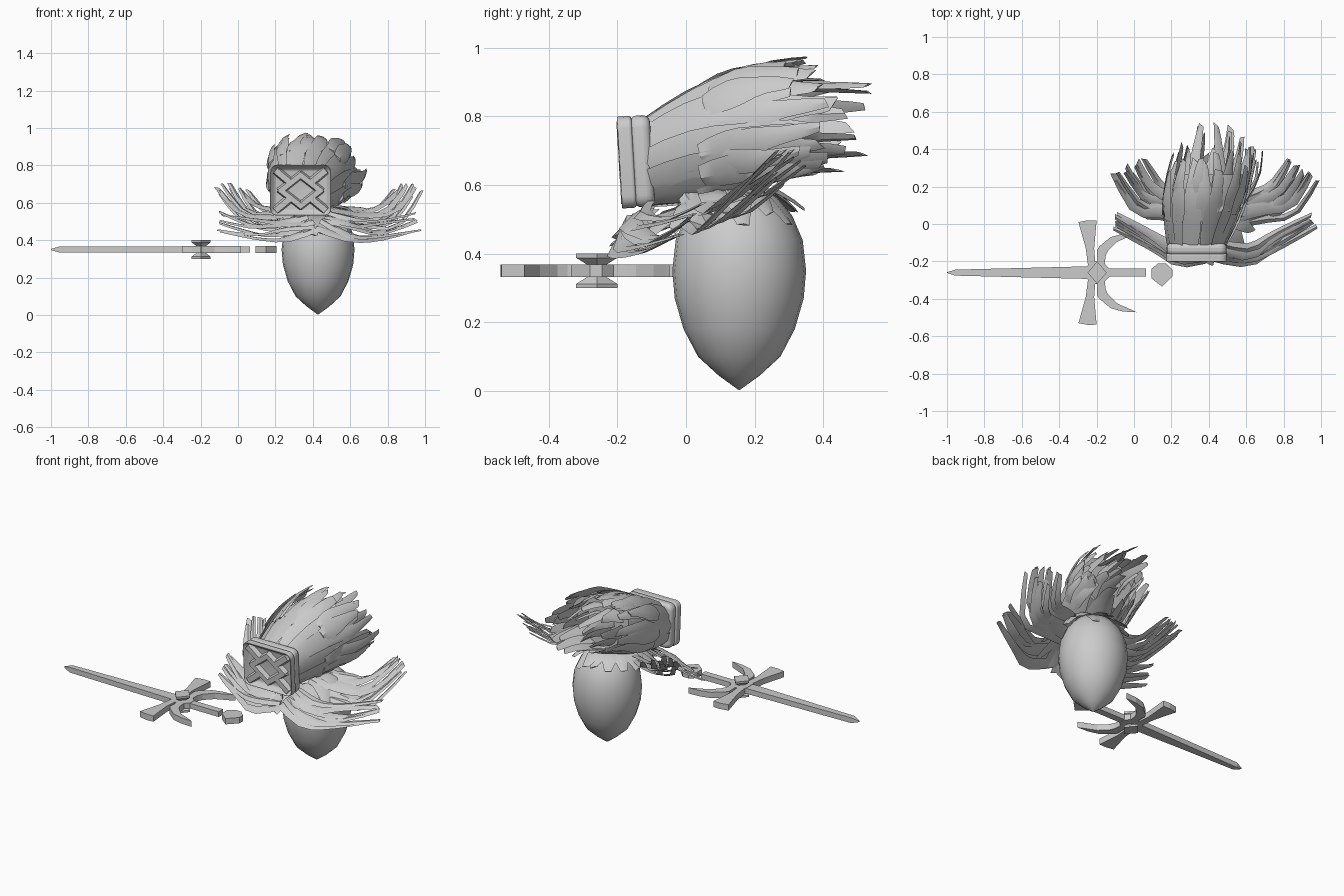
import bpy, bmesh, math, random
from mathutils import Vector, Matrix

random.seed(11)
R = random.uniform
if "Cube" in bpy.data.objects:
    bpy.data.objects.remove(bpy.data.objects["Cube"])

grey = bpy.data.materials.new("plain_grey")
grey.use_nodes = True
COLOUR = (0.6, 0.6, 0.6, 1)
grey.diffuse_color = COLOUR
grey.node_tree.nodes["Principled BSDF"].inputs["Base Color"].default_value = COLOUR


def finish(bm, name, smooth=None):
    bmesh.ops.recalc_face_normals(bm, faces=bm.faces)
    mesh = bpy.data.meshes.new(name)
    bm.to_mesh(mesh)
    bm.free()
    ob = bpy.data.objects.new(name, mesh)
    bpy.context.collection.objects.link(ob)
    mesh.materials.append(grey)
    if smooth:
        bpy.context.view_layer.objects.active = ob
        bpy.ops.object.select_all(action='DESELECT')
        ob.select_set(True)
        bpy.ops.object.shade_smooth_by_angle(angle=math.radians(smooth))
    return ob


def skin(bm, rings):
    """Bridge rings of points into a closed tube."""
    rows = [[bm.verts.new(p) for p in ring] for ring in rings]
    n = len(rows[0])
    for a, b in zip(rows, rows[1:]):
        for i in range(n):
            bm.faces.new((a[i], a[(i + 1) % n], b[(i + 1) % n], b[i]))
    bm.faces.new(rows[0])
    bm.faces.new(rows[-1])


def spline(pts, t):
    """Catmull-Rom point at t in 0..1."""
    n = len(pts) - 1
    i = min(int(t * n), n - 1)
    f = t * n - i
    p = [pts[max(0, min(n, i + k))] for k in (-1, 0, 1, 2)]
    return 0.5 * (2 * p[1] + (p[2] - p[0]) * f
                  + (2 * p[0] - 5 * p[1] + 4 * p[2] - p[3]) * f * f
                  + (3 * p[1] - p[0] - 3 * p[2] + p[3]) * f ** 3)


def lock(bm, pts, width, thick, up, steps=6, tip=0.3):
    """Flat tapering strand with a crowned face and a blunt slanted end."""
    rings = []
    slant = R(-0.4, 0.4) * width
    for k in range(steps + 1):
        t = k / steps
        p = spline(pts, t)
        along = (spline(pts, min(1, t + .05)) - spline(pts, max(0, t - .05))).normalized()
        side = along.cross(up).normalized()
        nrm = side.cross(along)
        w = width * (0.7 + 0.3 * math.sin(math.pi * min(1, t * 1.6))) * (1 - (1 - tip) * t ** 3)
        s = along * (slant if k == steps else 0)
        h = thick * (1 - 0.6 * t)
        rings.append([p + side * w + s, p + nrm * h, p - side * w - s, p - nrm * h * 0.3])
    skin(bm, rings)


# Egg-shaped body
PROFILE = [(0.002, 0.003), (.06, .045), (.12, .10), (.162, .18), (.188, .27), (.195, .35),
           (.185, .44), (.155, .51), (.11, .565), (.04, .60)]
bm = bmesh.new()
skin(bm, [[Vector((.428 + r * math.cos(a), .155 + r * math.sin(a), z))
           for a in [math.tau * i / 24 for i in range(24)]] for r, z in PROFILE])
finish(bm, "egg_body", 50)


# Swept-back hair: rounded sections growing from the mask towards the back
KEYS = [Vector(k) for k in ((.335, .668, .145, .118), (.352, .71, .185, .143),
                            (.372, .752, .208, .165), (.392, .785, .21, .158), (.415, .795, .20, .145))]


def hair_point(t, a, scale=1.0):
    c = spline(KEYS, min(t, 1))
    p = 0.72
    ca, sa = math.cos(a), math.sin(a)
    return Vector((c[0] + scale * c[2] * math.copysign(abs(ca) ** p, ca) + .04 * t * max(0, -sa + .4),
                   -.11 + .5 * t,
                   c[1] + scale * c[3] * math.copysign(abs(sa) ** p, sa)))


bm = bmesh.new()
skin(bm, [[hair_point(t, math.tau * i / 20, .93) for i in range(20)] for t in (0, .2, .4, .6, .75)])
finish(bm, "hair_core", 50)

bm = bmesh.new()
for layer, (count, scale, start) in enumerate(((14, 1.0, 0), (12, 1.05, .25), (8, .72, .5), (5, .38, .5))):
    for i in range(count):
        a = math.tau * (i + R(-.25, .25)) / count
        high = max(0, math.sin(a))
        low = max(0, -math.sin(a))
        end = (R(.86, 1.04), R(.82, .96), R(1.02, 1.18), R(1.1, 1.3))[layer] - .08 * high + .08 * low
        begin = start + R(0, .12) * (layer > 0)
        drift = R(-.12, .12)
        pts = []
        for k in range(5):
            t = begin + (end - begin) * k / 4
            flare = 1 + (.02 + R(-.02, .06)) * (k / 4) ** 2
            pts.append(hair_point(t, a + drift * k / 4, scale * flare))
        c = hair_point((begin + end) / 2, a, 0)
        out = hair_point((begin + end) / 2, a, 1) - c
        lock(bm, pts, (.06, .05, .048, .04)[layer], .014, out.normalized(), 7, R(.35, .6))
# Loose strands flaring to the left side and crown
for x, y, z in ((.685, .39, .77), (.66, .33, .70), (.62, .41, .84), (.60, .40, .66),
                (.27, .34, .96), (.36, .35, .97), (.44, .38, .945), (.44, .53, .89), (.36, .53, .87)):
    tip = Vector((x, y, z))
    root = hair_point(.35, math.atan2(z - .79, x - .385), .95)
    mid = root.lerp(tip, .55) + (tip - Vector((.385, y, .79))) * .12
    lock(bm, [root, mid, tip], .04, .012, (tip - Vector((.385, y, .78))).normalized(), 5, .5)
finish(bm, "hair_locks", 35)


# Feathered collar: fans blended between guide paths, mirrored about the neck
FRONT = [(.0, -.18, .47), (.17, -.20, .425), (.34, -.14, .42), (.565, -.03, .45)]
REACH = [(.06, -.10, .53), (.20, -.13, .49), (.36, -.05, .49), (.56, .05, .55)]
MIDDLE = [(.06, .0, .56), (.24, .05, .51), (.43, .08, .53), (.565, .26, .69)]
REAR = [(.06, .13, .57), (.20, .16, .55), (.32, .22, .58), (.40, .34, .67)]


def fan(bm, first, last, count, side, width):
    for i in range(count):
        u = i / (count - 1)
        stretch = R(.9, 1.0)
        pts = []
        for k, (p, q) in enumerate(zip(first, last)):
            v = Vector(p).lerp(Vector(q), u)
            v += Vector((R(-.01, .01), R(-.012, .012), R(-.022, .022)))
            pts.append(Vector((.425 + side * v.x * (stretch if k > 1 else 1), v.y, v.z)))
        lock(bm, pts, width * R(.8, 1.2), .012, Vector((side * -.25, -.5, 1)).normalized(), 7, R(.4, .6))


for side, label in ((1, "left"), (-1, "right")):
    bm = bmesh.new()
    fan(bm, FRONT, REACH, 6, side, .034)
    fan(bm, MIDDLE, REAR, 7, side, .036)
    fan(bm, [(x, y - .02, z - .04) for x, y, z in MIDDLE],
        [(x * 1.1, y - .06, z - .05) for x, y, z in REAR], 4, side, .03)
    # Short broad plumes around the neck
    for i in range(9):
        a = math.radians(-95 + 180 * i / 8)
        d = Vector((side * math.cos(a), math.sin(a), 0))
        low = .12 * max(0, -math.sin(a))
        root = Vector((.425, .10, .58 - low * .5)) + d * .1
        tip = Vector((.425, .10 - low * .6, .50 - low * .7 + R(-.02, .03))) + d * R(.21, .25)
        mid = root.lerp(tip, .5) + Vector((0, 0, .02))
        lock(bm, [root, mid, tip], .055, .014, (d * .4 + Vector((0, 0, 1))).normalized(), 4, .5)
    finish(bm, label + "_collar_feathers", 35)


# Mask: back slab, raised rounded frame, crossed bars around a diamond hollow
TILT = Matrix.Translation((.335, -.15, .668)) @ Matrix.Rotation(.06, 4, 'X')


def slab(name, hx, hz, y0, y1, bevel, inset=0, depth=0):
    bm = bmesh.new()
    bmesh.ops.create_cube(bm, size=1, matrix=Matrix.Translation((0, (y0 + y1) / 2, 0))
                          @ Matrix.Diagonal((2 * hx, y1 - y0, 2 * hz, 1)))
    rim = [e for e in bm.edges if abs(e.verts[0].co.y - e.verts[1].co.y) > .001]
    bmesh.ops.bevel(bm, geom=rim, offset=.035, segments=4, affect='EDGES', profile=.5)
    if inset:
        face = [f for f in bm.faces if f.normal.y < -.9]
        bmesh.ops.inset_region(bm, faces=face, thickness=inset)
        bmesh.ops.translate(bm, verts=face[0].verts, vec=(0, depth, 0))
    ob = finish(bm, name, 50)
    ob.matrix_world = TILT
    m = ob.modifiers.new("soft_edges", 'BEVEL')
    m.width, m.segments, m.limit_method = bevel, 4, 'ANGLE'


slab("mask_back", .16, .134, -.008, .052, .022)
slab("mask_frame", .163, .134, -.048, -.002, .016, .026, .03)

bm = bmesh.new()


def bar(a, b, w):
    a, b = Vector((a[0], 0, a[1])), Vector((b[0], 0, b[1]))
    d = (b - a).normalized()
    n = Vector((-d.z, 0, d.x)) * w
    skin(bm, [[p + n + Vector((0, -.012, 0)), p + n * .6 + Vector((0, -.046, 0)),
               p - n * .6 + Vector((0, -.046, 0)), p - n + Vector((0, -.012, 0))]
              for p in (a - d * w * .5, b + d * w * .5)])


for sx in (-1, 1):
    for sz in (-1, 1):
        bar((sx * .105, 0), (0, sz * .082), .023)
        bar((sx * .055, sz * .042), (sx * .125, sz * .10), .026)
finish(bm, "mask_cross").matrix_world = TILT


# Sword lying along x
AXIS, MID = -.26, .35


def plate(name, pts, half=.018, mirror=False):
    bm = bmesh.new()
    for s in ((1, -1) if mirror else (1,)):
        skin(bm, [[Vector((x, AXIS + s * y, MID + dz)) for x, y in pts] for dz in (-half, half)])
    finish(bm, name)


# Blade sections shrink to a point in both width and thickness
bm = bmesh.new()
skin(bm, [[Vector((x, AXIS + sy * w, MID + sz * h)) for sy, sz in ((1, 1), (-1, 1), (-1, -1), (1, -1))]
          for x, w, h in ((-1, .002, .003), (-.955, .016, .016), (-.23, .034, .016))])
finish(bm, "sword_blade")

plate("sword_hub", [(-.25, .035), (-.215, .06), (-.17, .06), (-.13, .02), (-.13, -.02),
                    (-.17, -.06), (-.215, -.06), (-.25, -.035)])
plate("sword_guard", [(-.245, .03), (-.258, .13), (-.297, .27), (-.245, .28), (-.20, .278),
                      (-.213, .13), (-.205, .03)], mirror=True)
plate("sword_prongs", [(-.195, .04), (-.198, .12), (-.185, .14), (-.125, .19), (-.06, .208), (.015, .212),
                       (-.005, .202), (-.09, .165), (-.14, .115), (-.153, .085), (-.155, .04)], mirror=True)
plate("sword_grip", [(-.14, .021), (.065, .021), (.065, -.021), (-.14, -.021)], .016)
plate("sword_pommel", [(.093, .02), (.13, .05), (.17, .05), (.205, .015), (.205, -.02),
                       (.15, -.075), (.093, -.03)])

# Diamond studs above and below the guard, widening outwards
bm = bmesh.new()
for s in (1, -1):
    skin(bm, [[Vector((-.197 + r * .85 * math.cos(a), AXIS + r * math.sin(a), MID + s * z))
               for a in [math.pi / 2 * i for i in range(4)]]
              for r, z in ((.028, .018), (.06, .038), (.06, .05))])
finish(bm, "sword_studs")
